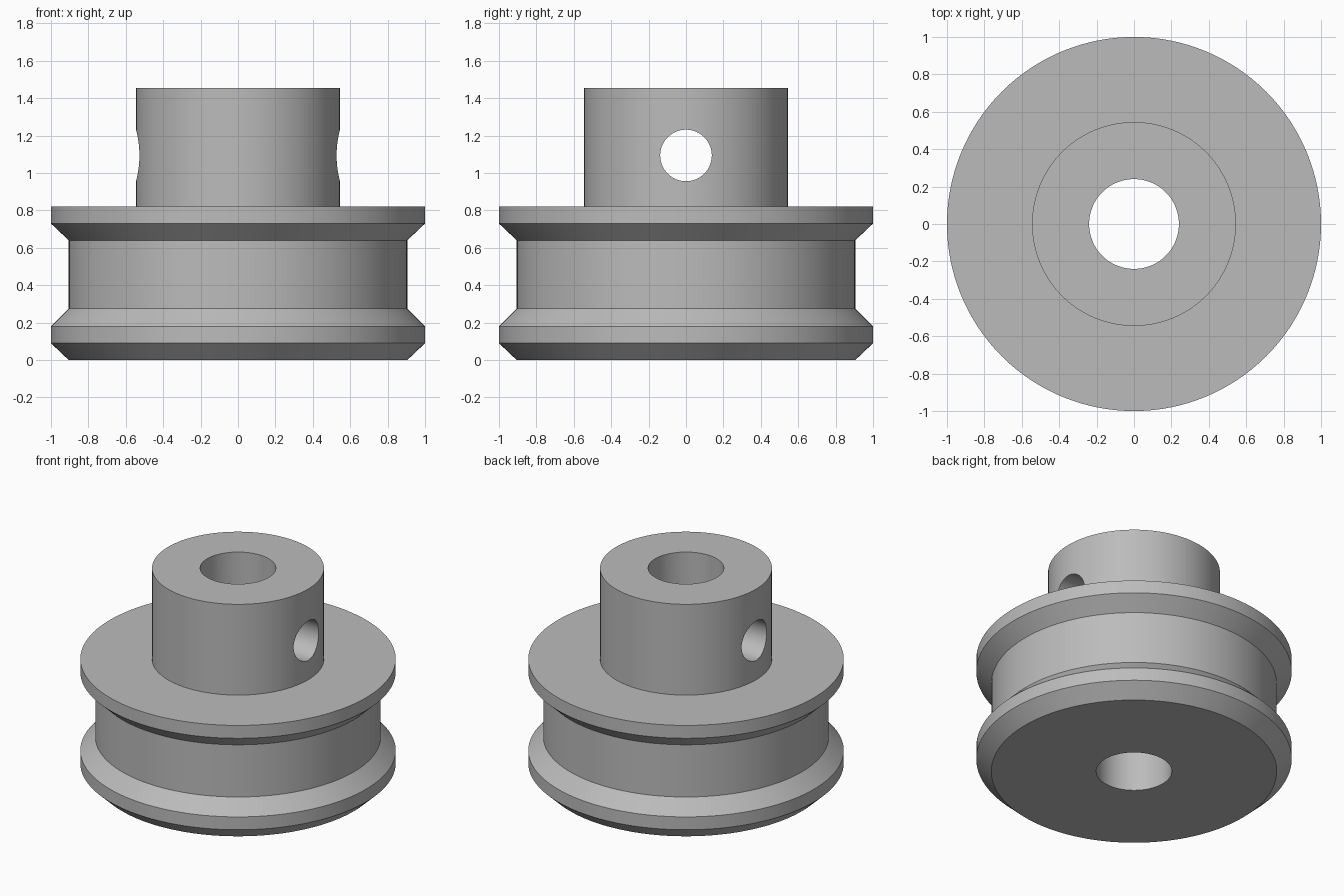
import bpy, bmesh, math
from mathutils import Matrix

if "Cube" in bpy.data.objects:
    bpy.data.objects.remove(bpy.data.objects["Cube"], do_unlink=True)

SEGMENTS = 128
BORE, HUB, NECK, RIM = 0.24, 0.545, 0.905, 1.0

steel = bpy.data.materials.new("plain grey metal")
steel.use_nodes = True
grey = (0.5, 0.5, 0.5, 1)
steel.diffuse_color = grey
steel.node_tree.nodes["Principled BSDF"].inputs["Base Color"].default_value = grey


def add_object(name, bm):
    bmesh.ops.recalc_face_normals(bm, faces=bm.faces)
    mesh = bpy.data.meshes.new(name)
    bm.to_mesh(mesh)
    bm.free()
    mesh.materials.append(steel)
    obj = bpy.data.objects.new(name, mesh)
    bpy.context.collection.objects.link(obj)
    return obj


def lathe(name, profile):
    """Turn a closed (radius, height) outline around the z axis."""
    bm = bmesh.new()
    verts = [bm.verts.new((r, 0, z)) for r, z in profile]
    edges = [bm.edges.new((v, verts[i - 1])) for i, v in enumerate(verts)]
    bmesh.ops.spin(bm, geom=verts + edges, axis=(0, 0, 1), cent=(0, 0, 0),
                   angle=math.tau, steps=SEGMENTS, use_merge=True)
    bmesh.ops.remove_doubles(bm, verts=bm.verts, dist=0.0001)
    return add_object(name, bm)


# Grooved wheel, hub and central bore in one turned body
pulley = lathe("grooved_pulley", [
    (BORE, 0), (NECK, 0), (RIM, 0.09), (RIM, 0.18), (NECK, 0.275),
    (NECK, 0.64), (RIM, 0.73), (RIM, 0.82), (HUB, 0.82),
    (HUB, 1.455), (BORE, 1.455)])

# Set-screw hole drilled sideways through both hub walls
bm = bmesh.new()
bmesh.ops.create_cone(bm, cap_ends=True, segments=64, radius1=0.138,
                      radius2=0.138, depth=1.6,
                      matrix=Matrix.Translation((0, 0, 1.094))
                      @ Matrix.Rotation(math.pi / 2, 4, 'Y'))
drill = add_object("screw_hole_cutter", bm)
drill.hide_render = True

cut = pulley.modifiers.new("screw hole", 'BOOLEAN')
cut.operation = 'DIFFERENCE'
cut.solver = 'EXACT'
cut.object = drill

bpy.ops.object.select_all(action='DESELECT')
pulley.select_set(True)
bpy.context.view_layer.objects.active = pulley
bpy.ops.object.modifier_apply(modifier=cut.name)
bpy.data.objects.remove(drill, do_unlink=True)
bpy.ops.object.shade_smooth_by_angle(angle=math.radians(30))
